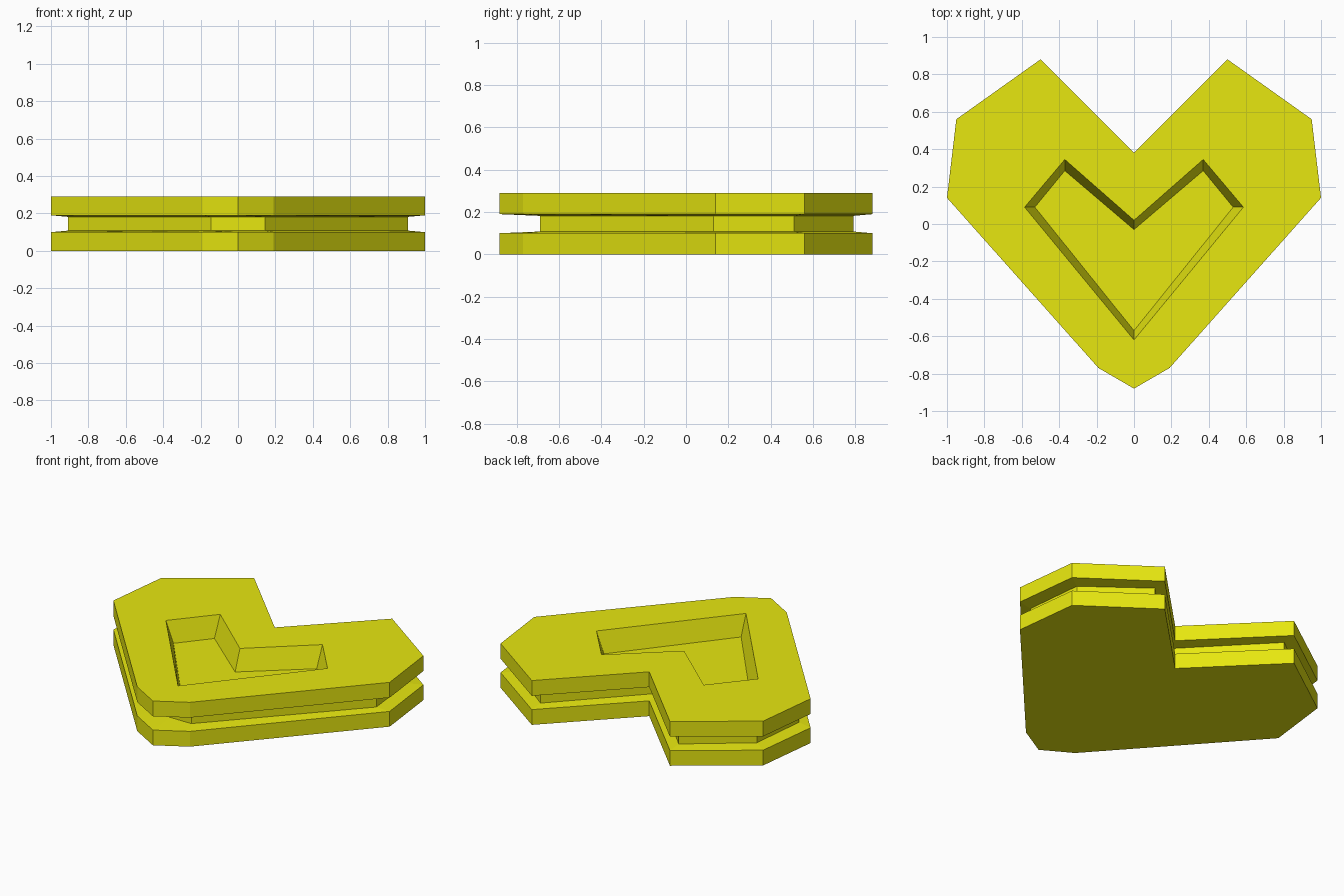
import bpy, bmesh

if "Cube" in bpy.data.objects:
    bpy.data.objects.remove(bpy.data.objects["Cube"])

yellow = bpy.data.materials.new("yellow")
yellow.diffuse_color = (0.8, 0.8, 0.005, 1)
yellow.use_nodes = True
yellow.node_tree.nodes["Principled BSDF"].inputs["Base Color"].default_value = yellow.diffuse_color

# Right halves of the heart outlines, from the notch round to the bottom tip
OUTER = [(0, .38), (.5, .88), (.95, .56), (1, .14), (.19, -.77), (0, -.88)]
CORE = [(0, .27), (.5, .79), (.87, .51), (.91, .13), (.145, -.69), (0, -.69)]
RIM = [(0, .02), (.37, .345), (.585, .09), (0, -.62)]
FLOOR = [(0, -.03), (.37, .285), (.53, .09), (0, -.57)]

bm = bmesh.new()


def ring(half, z):
    """Full mirrored outline of vertices at height z."""
    pts = half + [(-x, y) for x, y in half[-2:0:-1]]
    return [bm.verts.new((x, y, z)) for x, y in pts]


def bridge(a, b):
    n = len(a)
    for i in range(n):
        j = (i + 1) % n
        bm.faces.new((a[i], a[j], b[j], b[i]))


# Outer wall: lower slab, recessed core, upper slab
levels = [(OUTER, 0), (OUTER, .1), (CORE, .108), (CORE, .182), (OUTER, .19), (OUTER, .29)]
rings = [ring(h, z) for h, z in levels]
for a, b in zip(rings, rings[1:]):
    bridge(a, b)
bm.faces.new(rings[0])

# Sunken heart pocket with sloping walls
rim, floor = ring(RIM, .29), ring(FLOOR, .155)
bridge(rim, floor)
bm.faces.new(floor)

# Top face around the pocket, one polygon per side
top = rings[-1]
bm.faces.new(top[:6] + rim[3::-1])
bm.faces.new(top[5:] + top[:1] + rim[:1] + rim[:2:-1])

bmesh.ops.recalc_face_normals(bm, faces=bm.faces)
mesh = bpy.data.meshes.new("heart_body")
bm.to_mesh(mesh)
bm.free()
mesh.materials.append(yellow)
bpy.context.collection.objects.link(bpy.data.objects.new("heart_body", mesh))
